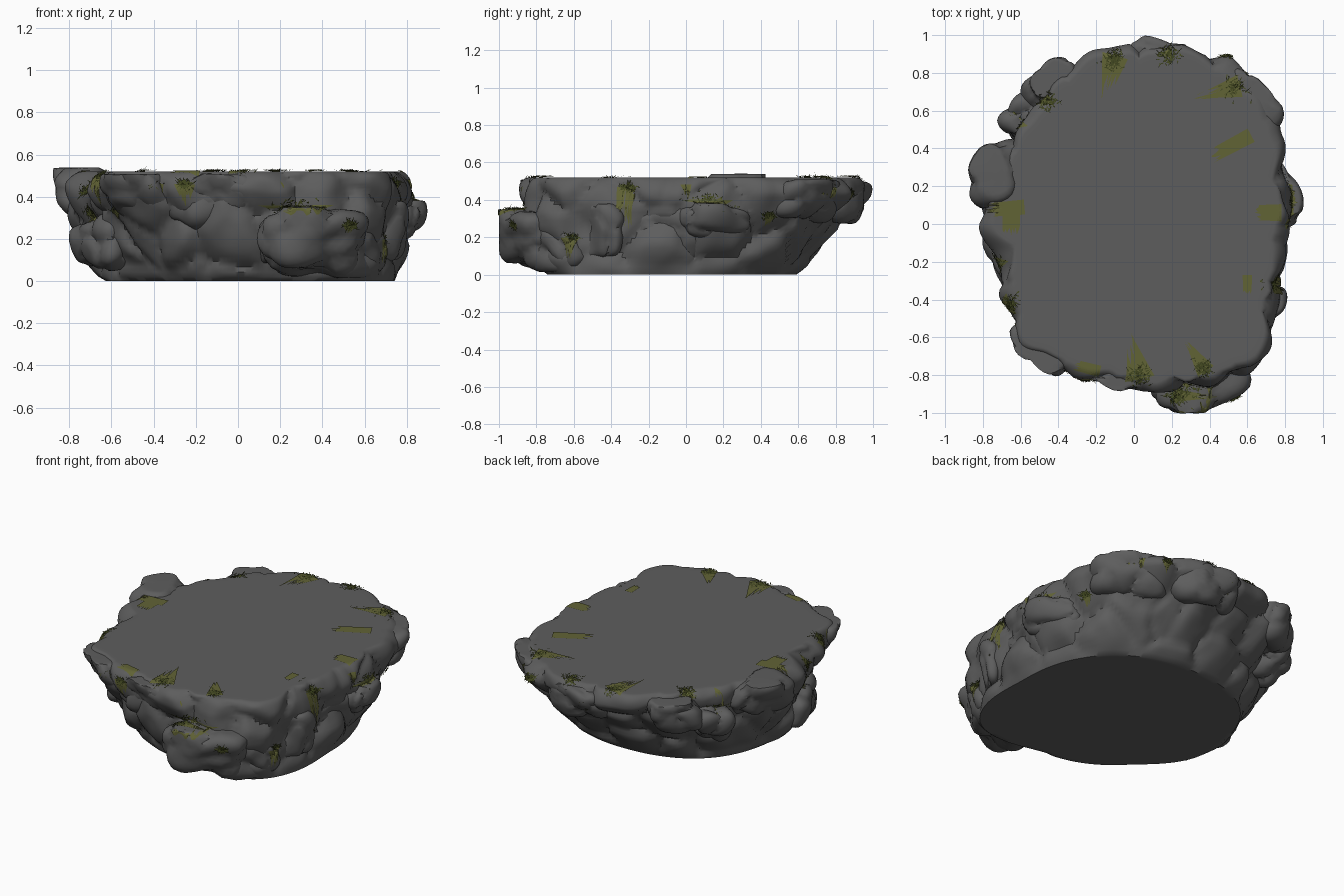
import bpy, bmesh, math, random
from mathutils import Vector, noise
from mathutils.bvhtree import BVHTree

random.seed(4)
if "Cube" in bpy.data.objects:
    bpy.data.objects.remove(bpy.data.objects["Cube"])


def material(name, rgb):
    mat = bpy.data.materials.new(name)
    mat.use_nodes = True
    color = (*rgb, 1)
    mat.diffuse_color = color
    bsdf = mat.node_tree.nodes["Principled BSDF"]
    bsdf.inputs["Base Color"].default_value = color
    bsdf.inputs["Roughness"].default_value = 0.9
    return mat


STONE = material("grey stone", (0.11, 0.11, 0.11))
MOSS = material("olive moss", (0.12, 0.125, 0.036))
GRASS = material("dark grass", (0.055, 0.065, 0.015))

TOP = 0.52
all_verts, all_faces = [], []   # rock surfaces that moss is laid onto


def finish(bm, name, mat, rock=False):
    if rock:
        bmesh.ops.recalc_face_normals(bm, faces=bm.faces[:])
        bm.verts.index_update()
        start = len(all_verts)
        all_verts.extend(v.co.copy() for v in bm.verts)
        all_faces.extend([start + v.index for v in f.verts] for f in bm.faces)
    mesh = bpy.data.meshes.new(name)
    bm.to_mesh(mesh)
    bm.free()
    mesh.materials.append(mat)
    if rock:
        mesh.shade_smooth()
        mesh.set_sharp_from_angle(angle=math.radians(42))
    obj = bpy.data.objects.new(name, mesh)
    bpy.context.collection.objects.link(obj)


def crease(p, scale):
    """Rounded stone cells: 0 in the cracks, 1 on the swells."""
    dist = noise.voronoi(p * scale)[0]
    return min(1, (dist[1] - dist[0]) * 2.2) ** 0.6


# Rim radius, foot radius and side steepness, counter-clockwise from +x
RIM = [.83, .84, .90, .98, .99, .98, .95, .92, .90, .80, .82, .85,
       .81, .73, .80, .86, .88, .86, .87, .91, .98, .98, .87, .82]
FOOT = [.68, .70, .68, .72, .68, .58, .60, .80]
SLOPE = [.60, .85, .90, .85, .50, .75, .65, .45]


def around(table, a):
    t = a / math.tau * len(table)
    i, f = int(t), t - int(t)
    f = f * f * (3 - 2 * f)
    return table[i % len(table)] * (1 - f) + table[(i + 1) % len(table)] * f


def body_point(a, z):
    out = Vector((math.cos(a), math.sin(a), 0))
    rim = out * around(RIM, a)
    foot = Vector((0.055, -0.09, 0)) + out * around(FOOT, a)
    p = foot.lerp(rim, min(1, z / 0.43) ** around(SLOPE, a))
    p.z = z
    mask = min(1, z / 0.08)
    bump = 0.055 * crease(p, 3.4) - 0.04 + 0.035 * noise.noise(p * 6)
    u = max(0, (z - 0.44) / (TOP - 0.44))
    bump = bump * mask - 0.055 * (1 - math.sqrt(max(0, 1 - u * u)))
    return p + out * bump


# Main slab: stacked rings from the narrow foot to the flat top
SEGMENTS, ROWS = 220, 30
bm = bmesh.new()
rings = []
for r in range(ROWS + 1):
    z = TOP * math.sin(r / ROWS * math.pi / 2) ** 1.1
    rings.append([bm.verts.new(body_point(math.tau * i / SEGMENTS, z))
                  for i in range(SEGMENTS)])
# Flat caps: a narrow border ring, then a fan
for ring, place in ((rings[0], 0), (rings[-1], len(rings) + 1)):
    hub = bm.verts.new((0, 0, ring[0].co.z))
    border = [bm.verts.new(v.co.lerp(hub.co, 0.04)) for v in ring]
    rings.insert(place, border)
    for i in range(SEGMENTS):
        bm.faces.new((border[i], border[(i + 1) % SEGMENTS], hub))
for low, high in zip(rings, rings[1:]):
    for i in range(SEGMENTS):
        j = (i + 1) % SEGMENTS
        bm.faces.new((low[i], low[j], high[j], high[i]))
finish(bm, "main_slab", STONE, rock=True)


def boulder(name, x, y, z, along, outward, tall, top, lean):
    bm = bmesh.new()
    bmesh.ops.create_icosphere(bm, subdivisions=4, radius=1)
    loc = Vector((x, y, z))
    out = Vector((x, y, 0)).normalized()
    side = Vector((-out.y, out.x, 0))
    for v in bm.verts:
        n = v.co.normalized()
        q = n / sum(abs(c) ** 2.7 for c in n) ** (1 / 2.7)
        p = loc + side * q.x * along + out * (q.y * outward + q.z * tall * lean)
        p.z += q.z * tall
        push = 0.06 * noise.noise(p * 5) + 0.035 * crease(p, 4.5) - 0.03
        p += (side * n.x + out * n.y + Vector((0, 0, n.z))) * push
        p.z = min(max(p.z, 0.015), top + 0.006 * noise.noise(p * 4))
        p.y = min(max(p.y, -1), 1)
        v.co = p
    finish(bm, name, STONE, rock=True)


# Boulders: position, size along the rim, outward and up, top height, lean
for b in (
    ("front_ledge", .36, -.81, .22, .26, .17, .17, .35, .1),
    ("front_low_rock", .32, -.72, .13, .24, .19, .11, .24, .2),
    ("front_corner_rock", .57, -.66, .15, .18, .12, .13, .27, .2),
    ("front_rim_rock", -.12, -.76, .39, .24, .08, .14, .508, .4),
    ("front_right_rim_rock", -.46, -.62, .40, .20, .11, .14, .508, .5),
    ("right_low_rock", -.64, -.22, .17, .22, .11, .13, .32, .1),
    ("right_rim_rock", -.70, .28, .42, .20, .13, .15, .537, .5),
    ("back_right_low_rock", -.58, .54, .32, .14, .10, .12, .42, .4),
    ("back_right_rim_rock", -.42, .73, .40, .17, .12, .14, .50, .4),
    ("back_rim_rock", .18, .86, .40, .22, .11, .12, .50, .3),
    ("back_left_rim_rock", .58, .64, .40, .22, .12, .14, .508, .4),
    ("left_ledge", .75, .16, .29, .20, .10, .10, .38, .3),
    ("left_front_block", .70, -.48, .23, .15, .06, .16, .38, .1),
    ("left_low_rock", .72, -.10, .20, .19, .07, .16, .36, .2),
):
    boulder(*b)

surface = BVHTree.FromPolygons(all_verts, all_faces)
moss = bmesh.new()
grass = bmesh.new()


def moss_patch(start, across, along, ray, taper, ragged):
    """Project a ragged, tapering sheet onto the rock."""
    cols, rows = 13, 11
    lengths = [random.uniform(1 - ragged, 1) for _ in range(cols)]
    lengths[cols // 2] = 1
    grid = []
    for r in range(rows):
        v = r / (rows - 1)
        line = []
        for c in range(cols):
            u = (c / (cols - 1) * 2 - 1) * (1 - taper * v)
            p = start + across * u + along * v * lengths[c]
            hit, normal, _, _ = surface.ray_cast(p, ray)
            line.append(moss.verts.new(hit + normal * 0.004) if hit else None)
        grid.append(line)
    for r in range(rows - 1):
        for c in range(cols - 1):
            quad = [grid[r][c], grid[r][c + 1], grid[r + 1][c + 1], grid[r + 1][c]]
            if all(quad) and all((quad[i].co - quad[i - 1].co).length < 0.07
                                 for i in range(4)):
                moss.faces.new(quad)


def tuft(start, ray, spread, blades=120):
    """Clump of short thin blades lying close to the rock."""
    hit = surface.ray_cast(start, ray)[0]
    if hit is None:
        return
    for _ in range(blades):
        jitter = Vector([random.gauss(0, 0.5) for _ in range(3)]) * spread
        jitter.z *= 0.3
        root, normal, _, _ = surface.find_nearest(hit + jitter)
        lean = Vector([random.uniform(-1, 1) for _ in range(3)])
        lean -= normal * lean.dot(normal)
        tip = root + normal * 0.01 + lean * random.uniform(0.02, 0.035)
        width = normal.cross(lean).normalized() * 0.004
        root += normal * 0.005
        grass.faces.new([grass.verts.new(p) for p in (root - width, root + width, tip)])


# Hanging moss: angle, top height, half width, drop, tuft spread
for deg, z, w, drop, spread in (
    (213, .50, .06, .15, .04), (221, .34, .06, .05, .05), (244, .46, .03, .07, .03),
    (253, .46, .05, .10, .03), (288, .36, .17, .05, .09), (300, .27, .04, .04, .03),
    (318, .20, .04, .12, .03), (337, .47, .05, .36, .04), (31, .32, .03, .06, .03),
    (8, .40, .14, .04, .08), (0, .48, .03, .08, 0), (50, .47, .07, .13, .05),
    (61, .44, .03, .06, .03), (86, .43, .04, .09, .04), (137, .41, .06, .05, .06),
    (197, .33, .05, .06, .05),
):
    a = math.radians(deg)
    out = Vector((math.cos(a), math.sin(a), 0))
    start = out * 1.6 + Vector((0, 0, z))
    moss_patch(start, Vector((-out.y, out.x, 0)) * w, Vector((0, 0, -drop)),
               -out, 0.5, 0.7)
    if spread:
        tuft(start, -out, spread)

# Moss lying on the top: start point, heading, half width, length, tuft spread
DOWN = Vector((0, 0, -1))
for x, y, deg, w, length, spread in (
    (-.10, .89, 255, .07, .27, .05), (.56, .73, 195, .06, .25, .06),
    (.62, .47, 208, .04, .24, 0), (.78, .06, 180, .045, .14, 0),
    (.60, -.27, 270, .025, .10, 0), (-.58, .09, 185, .04, .20, 0),
    (-.65, .12, 270, .05, .18, 0), (.03, -.82, 102, .08, .26, .05),
    (.38, -.78, 125, .05, .19, .04), (-.18, -.78, 165, .03, .14, 0),
    (.20, .90, 180, .03, .06, .05), (-.44, .66, 200, .03, .08, .05),
    (-.60, .55, 230, .05, .08, .06), (-.71, -.18, 250, .05, .07, .05),
    (.83, .26, 270, .03, .10, .05), (-.63, -.51, 200, .03, .05, .03),
    (.20, -.91, 0, .04, .24, .05),
):
    a = math.radians(deg)
    head = Vector((math.cos(a), math.sin(a), 0))
    start = Vector((x, y, 1))
    taper, ragged = (0.75, 0.5) if spread else (0.1, 0.25)
    moss_patch(start, Vector((-head.y, head.x, 0)) * w, head * length, DOWN,
               taper, ragged)
    if spread:
        tuft(start + head * 0.02, DOWN, spread)

finish(moss, "moss_patches", MOSS)
finish(grass, "grass_tufts", GRASS)
